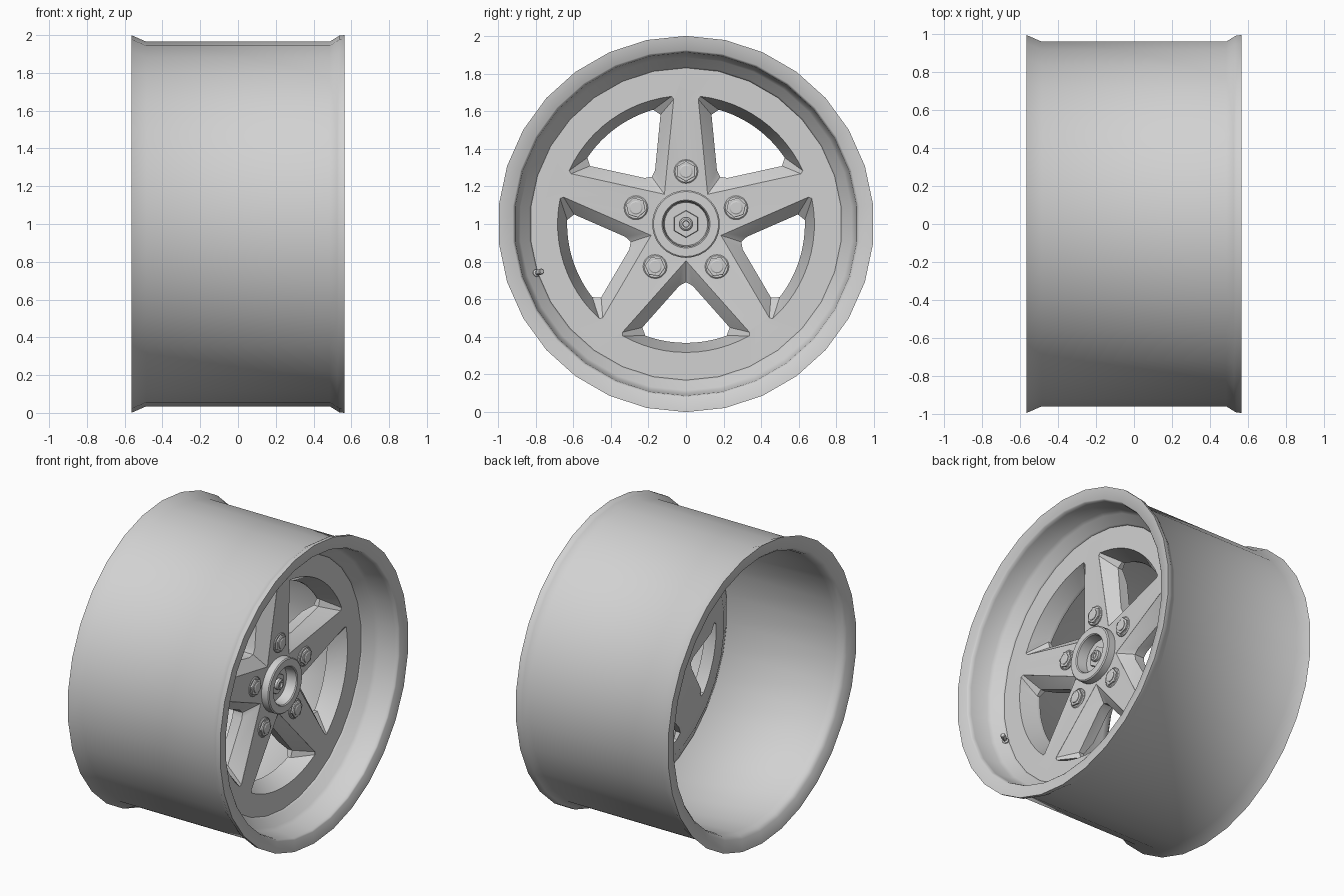
import bpy, bmesh, math
from mathutils import Vector, Matrix

if "Cube" in bpy.data.objects:
    bpy.data.objects.remove(bpy.data.objects["Cube"], do_unlink=True)

metal = bpy.data.materials.new("light grey metal")
metal.use_nodes = True
GREY = (0.64, 0.64, 0.64, 1)
metal.diffuse_color = GREY
metal.node_tree.nodes["Principled BSDF"].inputs["Base Color"].default_value = GREY

CENTRE = Vector((0, 0, 1))
parts = []


def finish(name, bm, matrix=Matrix.Identity(4)):
    """Turn a bmesh into a linked object."""
    bmesh.ops.recalc_face_normals(bm, faces=bm.faces)
    bm.transform(matrix)
    mesh = bpy.data.meshes.new(name)
    bm.to_mesh(mesh)
    bm.free()
    mesh.materials.append(metal)
    ob = bpy.data.objects.new(name, mesh)
    bpy.context.scene.collection.objects.link(ob)
    parts.append(ob)
    return ob


def spin(name, profile, sides, matrix=Matrix.Translation(CENTRE)):
    """Revolve a closed (x, radius) profile around the x axis."""
    bm = bmesh.new()
    rings = []
    for x, r in profile:
        if r == 0:
            rings.append([bm.verts.new((x, 0, 0))] * sides)
        else:
            angles = [math.tau * i / sides for i in range(sides)]
            rings.append([bm.verts.new((x, r * math.sin(a), r * math.cos(a))) for a in angles])
    for k, a in enumerate(rings):
        b = rings[(k + 1) % len(rings)]
        for i in range(sides):
            j = (i + 1) % sides
            corners = list(dict.fromkeys((a[i], a[j], b[j], b[i])))
            if len(corners) > 2:
                bm.faces.new(corners)
    return finish(name, bm, matrix)


def window_outline(side, arc_radius, arc_half):
    """Symmetric window outline pointing down, from (y, depth) points and an arc."""
    steps = 6
    half = list(side)
    for i in range(steps + 1):
        a = math.radians(arc_half) * (1 - i / steps)
        half.append((arc_radius * math.sin(a), arc_radius * math.cos(a)))
    mirrored = [(-y, d) for y, d in reversed(half[1:-1])]
    return [(y, -d) for y, d in half + mirrored]


def face_x(y, z):
    """Height of the dished disc face at a point."""
    return 0.3 + 0.035 * min(1, max(0, (math.hypot(y, z) - 0.2) / 0.46))


# Barrel with broad lips and a stepped front well
barrel = spin("rim_barrel", [
    (-0.565, 1.0), (-0.485, 0.965), (0.485, 0.965), (0.525, 0.99), (0.538, 0.998),
    (0.565, 1.0), (0.556, 0.925), (0.55, 0.917), (0.53, 0.912),
    (0.415, 0.9), (0.395, 0.885), (0.345, 0.838), (0.335, 0.83),
    (0.30, 0.83), (0.31, 0.89), (-0.49, 0.893), (-0.53, 0.9), (-0.552, 0.92)], 30)

# Dished centre disc, thicker at the spokes, cut by five bevelled windows
disc = spin("spoke_disc", [
    (0.30, 0.12), (0.30, 0.2), (0.335, 0.66), (0.335, 0.84), (0.30, 0.865),
    (0.22, 0.72), (0.22, 0.64), (0.175, 0.52), (0.165, 0.12)], 30)

outer = window_outline([(0, 0.195), (0.02, 0.218), (0.337, 0.575)], 0.683, 29.5)
inner = window_outline([(0, 0.31), (0.035, 0.328), (0.232, 0.55)], 0.632, 20)
bm = bmesh.new()
for k in range(5):
    turn = Matrix.Rotation(math.tau * k / 5, 4, 'X')
    levels = (([0.45] * len(outer), outer),
              ([face_x(y, z) - 0.001 for y, z in outer], outer),
              ([0.24] * len(inner), inner), ([0.1] * len(inner), inner))
    loops = [[bm.verts.new(turn @ Vector((x, y, z))) for x, (y, z) in zip(xs, outline)]
             for xs, outline in levels]
    for a, b in zip(loops, loops[1:]):
        for i in range(len(a)):
            j = (i + 1) % len(a)
            bm.faces.new((a[i], a[j], b[j], b[i]))
    bm.faces.new(loops[0])
    bm.faces.new(loops[-1])
cutter = finish("window_cutter", bm, Matrix.Translation(CENTRE))
cutter.hide_render = True

cut = disc.modifiers.new("windows", 'BOOLEAN')
cut.operation = 'DIFFERENCE'
cut.solver = 'EXACT'
cut.object = cutter
graph = bpy.context.evaluated_depsgraph_get()
cut_mesh = bpy.data.meshes.new_from_object(disc.evaluated_get(graph))
disc.modifiers.clear()
disc.data = cut_mesh
parts.remove(cutter)
bpy.data.objects.remove(cutter, do_unlink=True)

# Hub cap with a deep recess, hex and round tip
spin("hub_cap", [
    (0.165, 0), (0.165, 0.18), (0.348, 0.18), (0.354, 0.173), (0.354, 0.128),
    (0.348, 0.122), (0.28, 0.115), (0.28, 0)], 30)
spin("hub_hex", [(0.27, 0), (0.27, 0.075), (0.295, 0.07), (0.295, 0)], 6)
spin("hub_tip", [(0.285, 0), (0.285, 0.036), (0.313, 0.036), (0.32, 0.028),
                 (0.32, 0.018), (0.31, 0.016), (0.31, 0)], 16)

# Five lug nuts, one on the root of each spoke
for k in range(5):
    place = (Matrix.Translation(CENTRE) @ Matrix.Rotation(math.tau * k / 5, 4, 'X')
             @ Matrix.Translation((0, 0, 0.28)))
    spin(f"lug_washer_{k + 1}", [(0.28, 0), (0.28, 0.064), (0.31, 0.064),
                                 (0.315, 0.058), (0.315, 0)], 20, place)
    spin(f"lug_nut_{k + 1}", [(0.30, 0), (0.30, 0.054), (0.325, 0.054),
                              (0.328, 0.049), (0.328, 0)], 6, place)
    spin(f"lug_stud_{k + 1}", [(0.32, 0), (0.32, 0.036), (0.332, 0.036),
                               (0.336, 0.03), (0.336, 0)], 16, place)

# Valve stem leaning in from the edge of the disc
lean = Vector((1, 0, 0)).rotation_difference(Vector((0.08, 0.05, 0.015)))
spin("valve_stem", [
    (-0.02, 0), (-0.02, 0.022), (0.03, 0.02), (0.035, 0.012), (0.05, 0.012),
    (0.052, 0.016), (0.08, 0.016), (0.084, 0.012), (0.084, 0)], 12,
    Matrix.Translation((0.33, -0.81, 0.735)) @ lean.to_matrix().to_4x4())

# Crisp edges on the machined parts, soft rolled lips on the barrel
for ob in parts:
    bpy.ops.object.select_all(action='DESELECT')
    ob.select_set(True)
    bpy.context.view_layer.objects.active = ob
    bpy.ops.object.shade_smooth_by_angle(angle=math.radians(100 if ob == barrel else 30))
